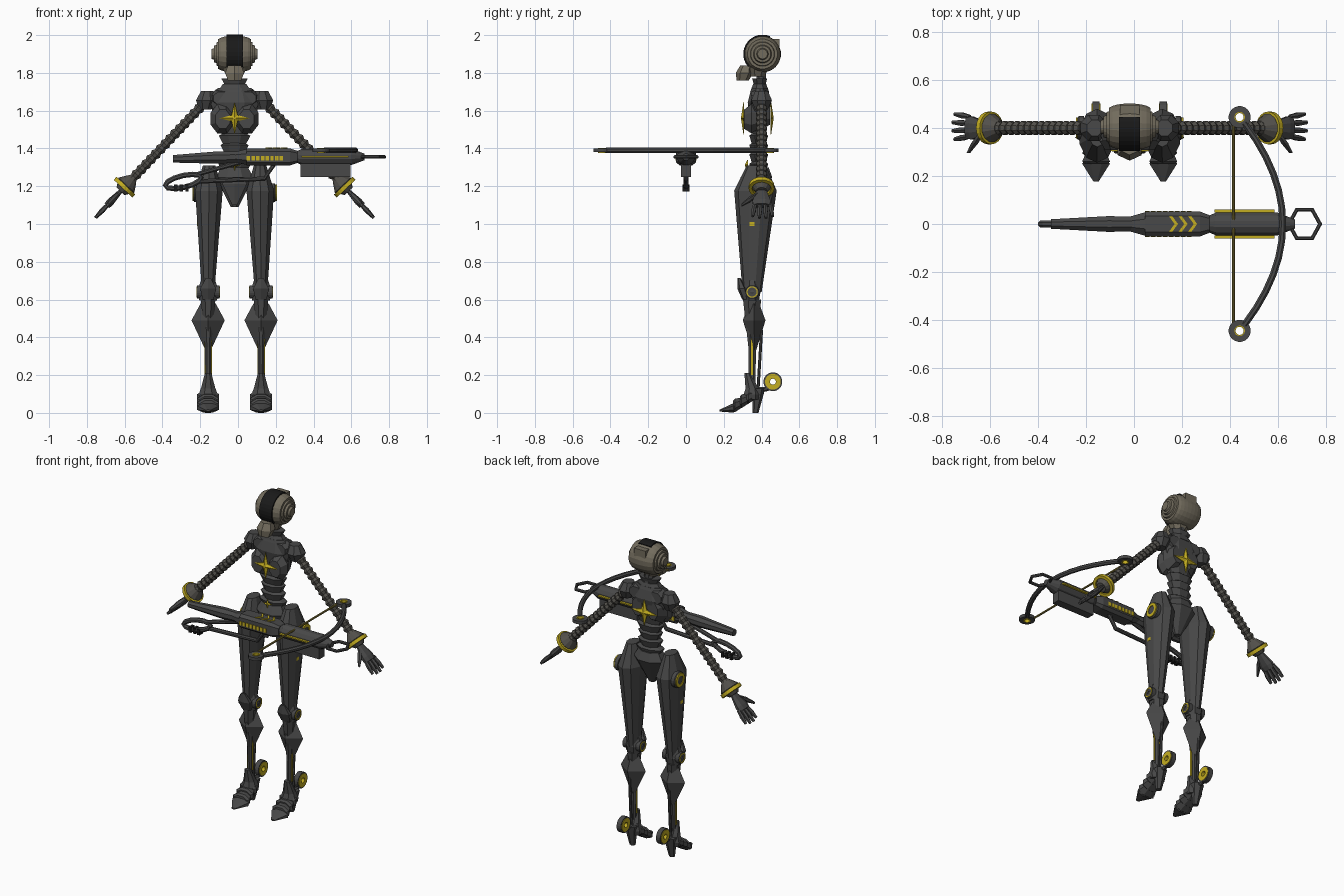
import bpy, bmesh, math
from mathutils import Vector

cube = bpy.data.objects.get("Cube")
if cube:
    bpy.data.objects.remove(cube)

X, Y, Z = Vector((1, 0, 0)), Vector((0, 1, 0)), Vector((0, 0, 1))
MIDDLE = -.018
SPINE, ARM_Y, LEG, SHIN = .385, .4, .14, .35
SIDES = {"right": -1, "left": 1}


def material(name, *colour):
    m = bpy.data.materials.new(name)
    m.use_nodes = True
    m.diffuse_color = (*colour, 1)
    m.node_tree.nodes["Principled BSDF"].inputs["Base Color"].default_value = (*colour, 1)
    return m


DARK = material("dark grey", .065, .065, .065)
YELLOW = material("yellow", .55, .42, .015)
TAUPE = material("taupe", .17, .15, .11)
WARM = material("warm grey", .085, .08, .07)
BLACK = material("black", .01, .01, .01)
STRING = material("olive", .24, .19, .04)


def build(name, rings, mat, closed=False):
    """Skin a list of equal rings into one mesh."""
    bm = bmesh.new()
    rows = [[bm.verts.new(p) for p in r] for r in rings]
    pairs = list(zip(rows, rows[1:]))
    if closed:
        pairs.append((rows[-1], rows[0]))
    else:
        bm.faces.new(rows[0])
        bm.faces.new(rows[-1])
    for low, high in pairs:
        for i in range(len(low)):
            bm.faces.new((low[i - 1], low[i], high[i], high[i - 1]))
    bmesh.ops.recalc_face_normals(bm, faces=bm.faces)
    mesh = bpy.data.meshes.new(name)
    bm.to_mesh(mesh)
    bm.free()
    mesh.materials.append(mat)
    bpy.context.collection.objects.link(bpy.data.objects.new(name, mesh))


def ring(centre, u, v, wide, deep, sides=8, turn=.5, power=1):
    """Polygon section; a power below one makes it squarer."""
    fit = math.cos(math.pi / sides) ** power if turn else 1

    def soft(t):
        return math.copysign(abs(t) ** power, t) / fit
    angles = [math.tau * (i + turn) / sides for i in range(sides)]
    return [centre + u * wide * soft(math.cos(a)) + v * deep * soft(math.sin(a)) for a in angles]


def spindle(name, a, b, wide, deep, start=.7, peak=.5, end=.7, mat=DARK, u=X, v=Y, **shape):
    """Body from a to b, full size at the peak and scaled at both ends."""
    scales = sorted({0: start, 1: end, peak: 1}.items())
    build(name, [ring(a.lerp(b, t), u, v, wide * k, deep * k, **shape) for t, k in scales], mat)


def plate(name, centre, wide, deep, tall, mat=DARK):
    half = Z * tall / 2
    spindle(name, centre - half, centre + half, wide / 2, deep / 2, peak=0, end=1, mat=mat, sides=4)


def tube(name, points, radius, ref, mat=DARK, closed=False):
    rings = []
    last = len(points) - 1
    for i, p in enumerate(points):
        before = points[i - 1] if i or closed else p
        after = points[(i + 1) % len(points)] if i < last or closed else p
        rings.append(ring(p, (after - before).cross(ref).normalized(), ref, radius, radius))
    build(name, rings, mat, closed)


def lathe(name, centre, axis, profile, mat, closed=False):
    u = axis.orthogonal().normalized()
    build(name, [ring(centre + axis * o, u, axis.cross(u), r, r, sides=20, turn=0) for o, r in profile], mat, closed)


def hoop(name, centre, axis, inner, outer, half, mat=YELLOW):
    lathe(name, centre, axis, [(-half, inner), (-half, outer), (half, outer), (half, inner)], mat, True)


def star(name, centre, out, wide, tall):
    waist = wide / 5
    quarter = [(wide, 0), (waist, waist), (0, tall), (-waist, waist)]
    points = quarter + [(-x, -z) for x, z in quarter]
    build(name, [[centre + X * x * k + Z * z * k + Y * out * depth for x, z in points]
                 for k, depth in ((1, 0), (1, .004), (.1, .016))], YELLOW)


def at(x, y, z, s=1):
    return Vector((MIDDLE + s * x, y, z))


# Head: rounded drum, stepped ear discs, visor strip, jaw and neck
head = at(0, .405, 1.9)
angles = [math.radians(a) for a in range(-60, 61, 15)]
lathe("helmet", head, X, [(.1 * math.sin(a), .098 * math.cos(a) ** .3) for a in angles], TAUPE)
for side, s in SIDES.items():
    for k in range(4):
        step = .07 + .013 * k
        lathe(side + "_ear_disc", head, X * s, [(step, .085 - .018 * k), (step + .013, .08 - .018 * k)], TAUPE)
directions = [Vector((0, -math.cos(a), math.sin(a))) for a in map(math.radians, range(-42, 120, 12))]
build("visor", [[head + d * r + X * x for r, x in ((.09, -.044), (.102, -.044), (.102, .044), (.09, .044))]
                for d in directions], BLACK)
plate("helmet_back_block", at(0, .47, 1.955), .08, .05, .05, TAUPE)
spindle("jaw_plate", at(0, .3, 1.76), at(0, .32, 1.84), .05, .04, mat=TAUPE, sides=6)
spindle("chin", at(0, .38, 1.78), at(0, SPINE, 1.84), .07, .06, start=.6, peak=1, mat=TAUPE)
spindle("neck", at(0, .395, 1.7), at(0, ARM_Y, 1.84), .035, .03, peak=0)
spindle("collar_base", at(0, .39, 1.7), at(0, .39, 1.74), .09, .05, peak=0)
spindle("collar", at(0, .39, 1.73), at(0, .39, 1.77), .07, .04, peak=1)

# Torso: tapered chest, stacked waist segments, pelvis
spindle("chest", at(0, SPINE, 1.46), at(0, .39, 1.72), .128, .062, start=.5, peak=.7)
for k in range(4):
    low = at(0, SPINE, 1.27 + .05 * k)
    spindle("waist_segment", low, low + Z * .06, .07 + .02 * abs(k / 2 - .8), .05, peak=.8)
spindle("pelvis", at(0, .37, 1.09), at(0, SPINE, 1.3), .1, .075, start=.2, peak=.75)
spindle("pelvis_front_plate", at(0, .31, 1.1), at(0, .31, 1.25), .065, .025, start=.2, peak=.75, sides=6)
star("chest_star", at(0, .308, 1.56), -1, .08, .085)
star("back_star", at(0, .447, 1.56), 1, .09, .085)
star("belly_diamond", at(0, .328, 1.31), -1, .03, .03)

for side, s in SIDES.items():
    # Chest, back and shoulder plates
    spindle(side + "_chest_plate", at(.063, .308, 1.555, s), at(.07, SPINE, 1.56, s), .06, .078, start=.65, v=Z)
    spindle(side + "_back_plate", at(.055, .445, 1.58, s), at(.06, SPINE, 1.58, s), .06, .09, start=.6, peak=1, v=Z)
    spindle(side + "_collar_plate", at(.07, .345, 1.665, s), at(.07, .44, 1.665, s), .06, .05, v=Z)
    spindle(side + "_shoulder", at(.155, ARM_Y, 1.605, s), at(.145, ARM_Y, 1.705, s), .054, .055, start=.6, end=.6)

    # Ribbed arm, cuff and bracelet
    shoulder, wrist = at(.175, ARM_Y, 1.625, s), at(.583, ARM_Y, 1.195, s)
    d = (wrist - shoulder).normalized()
    q = d.cross(Y)
    ribs = 16
    for k in range(ribs):
        spindle(side + "_arm_rib", shoulder.lerp(wrist, k / ribs), shoulder.lerp(wrist, (k + 1) / ribs),
                .029, .029, mat=WARM, u=Y, v=q)
    spindle(side + "_cuff", wrist - d * .06, wrist + d * .03, .058, .058, start=.5, end=.5, mat=WARM, u=Y, v=q, sides=12)
    hoop(side + "_bracelet", wrist, d, .05, .068, .011)

    # Hand with fingers
    spindle(side + "_palm", wrist + d * .02, wrist + d * .135, .048, .02, start=.5, peak=.75, end=.9, u=Y, v=q)
    for k in range(4):
        knuckle = wrist + d * .12 + Y * (.027 * k - .035)
        tip = knuckle + d * (.11 - .012 * abs(k - 1.5)) + Y * (k - 1.5) * .008
        spindle(side + "_finger", knuckle, tip, .012, .012, end=.6, u=Y, v=q, sides=6)
    thumb = wrist + d * .05 - Y * .02
    spindle(side + "_thumb", thumb, thumb + d * .08 - Y * .085, .015, .015, end=.5, u=X, v=Z, sides=6)

    # Thigh with hip disc and marks
    hip, knee = at(.135, .372, 1.31, s), at(LEG, SHIN, .64, s)
    spindle(side + "_thigh", hip, knee, .073, .107, start=.45, peak=.2, end=.45, sides=10)
    disc = at(.19, ARM_Y, 1.165, s)
    lathe(side + "_hip_rim", disc, X * s, [(0, .05), (.022, .05), (.03, .04)], DARK)
    hoop(side + "_hip_ring", disc + X * s * .026, X, .026, .044, .008)
    for z in (1, 1.03):
        plate(side + "_thigh_mark", at(.194, SHIN, z, s), .008, .025, .02, YELLOW)

    # Knee
    spindle(side + "_knee", knee - Z * .045, knee + Z * .07, .058, .045, start=.8, peak=.4, end=.6)
    spindle(side + "_kneecap", knee - Y * .035 - Z * .04, knee + Z * .075 - Y * .07, .042, .022, end=.3, sides=6)
    hoop(side + "_knee_joint", knee, X, .01, .036, .06, DARK)
    hoop(side + "_knee_ring", knee, X, .024, .03, .063)

    # Shin with flared calf fins
    ankle = at(LEG, SHIN, .1, s)
    spindle(side + "_shin", knee - Z * .04, ankle, .016, .02, start=2.4, end=.9)
    spindle(side + "_calf_fin", knee + Y * .01 - Z * .06, ankle + Y * .012 + Z * .23, .088, .06,
            start=.45, peak=.36, end=.15, sides=4, turn=0)
    tube(side + "_ankle_rod", [knee + Y * .05 - Z * .2, ankle + Y * .03], .008, X)
    for x in (-1, 1):
        plate(side + "_shin_strip", ankle + Z * .2 + X * x * .016, .008, .01, .2, YELLOW)

    # Foot: ankle cuff, banded toe, heel blade
    spindle(side + "_ankle_cuff", ankle - Z * .03, ankle + Z * .04, .05, .045, start=.9, peak=.4)
    spindle(side + "_ankle_guard", ankle + Z * .03, ankle + Z * .11 - Y * .025, .038, .035, peak=0, end=.45)
    spindle(side + "_toe", at(LEG, .178, .012, s), at(LEG, .27, .03, s), .058, .025, start=.2, peak=.8, v=Z)
    for k in range(3):
        band = at(LEG, .25 + .035 * k, .036 + .022 * k, s)
        spindle(side + "_toe_band", band, band + Y * .05 + Z * .02, .058, .036, start=.8, peak=.2, v=Z)
    spindle(side + "_heel", at(LEG, .368, 0, s), at(LEG, SPINE, .13, s), .036, .03, start=.45, peak=1, sides=6)

    # Heel wheel
    hub = at(LEG, .46, .165, s)
    tube(side + "_wheel_arm", [ankle + Z * .025, hub - Y * .04 - Z * .04, hub - Z * .025], .013, X)
    hoop(side + "_wheel_tyre", hub, X, .04, .05, .015, DARK)
    hoop(side + "_wheel_disc", hub, X, .016, .042, .018)

# Crossbow stock, body and barrel along x
LEVEL, LIMB = 1.355, 1.39


def on_bow(x, y=0, z=LEVEL):
    return Vector((x, y, z))


spindle("bow_stock", on_bow(-.345, z=1.345), on_bow(0), .033, .033, start=.6, peak=.7, end=.9, u=Y, v=Z)
spindle("bow_stock_collar", on_bow(-.02), on_bow(.05), .05, .043, start=.6, peak=1, u=Y, v=Z)
spindle("bow_body", on_bow(.045), on_bow(.315), .052, .045, start=1, peak=.85, u=Y, v=Z, power=.5)
spindle("bow_barrel", on_bow(.31), on_bow(.6), .047, .043, peak=.1, end=1, u=Y, v=Z, sides=12)
spindle("bow_nose", on_bow(.6), on_bow(.67), .047, .043, peak=0, end=.4, u=Y, v=Z, sides=12)
plate("bow_magazine", on_bow(.463, z=1.295), .265, .052, .09)
for s in SIDES.values():
    plate("bow_rail", on_bow(.46, s * .054), .25, .014, .008, YELLOW)
    for k in range(8):
        plate("bow_side_mark", on_bow(.055 + .025 * k, s * .051, 1.348), .018, .008, .025, YELLOW)
for k in range(3):
    x = .145 + .04 * k
    chevron = [(0, 1), (.014, 1), (.038, 0), (.014, -1), (0, -1), (.024, 0)]
    build("bow_chevron", [[on_bow(x + a, b * .033, z) for a, b in chevron] for z in (1.396, 1.404)], YELLOW)

# Grip loop, lower rods and stirrup
turns = [math.tau * k / 12 for k in range(12)]
tube("bow_grip_loop", [on_bow(.095 * math.cos(a) - .29, z=1.225 + .02 * math.cos(a) + .032 * math.sin(a))
                       for a in turns], .014, Y, closed=True)
for x in (-.33, -.3, -.27):
    plate("bow_grip_band", on_bow(x, z=1.19), .018, .036, .036, BLACK)
tube("bow_lower_rod", [on_bow(-.22, z=1.225), on_bow(.14, z=1.24), on_bow(.2, z=1.33)], .012, Y)
tube("bow_upper_rod", [on_bow(-.22, z=1.262), on_bow(.02, z=1.33)], .012, Y)
tube("bow_stirrup", [on_bow(.71 + .065 * math.cos(a), .068 * math.sin(a)) for a in turns[::2]], .009, Z, closed=True)

# Bow limbs, end wheels and string
sweep = [k / 6 for k in range(-6, 7)]
tube("bow_limbs", [on_bow(.62 - .16 * t * t, .42 * t, LIMB) for t in sweep], .014, Z)
for s in SIDES.values():
    wheel = on_bow(.44, s * .445, LIMB)
    hoop("bow_wheel", wheel, Z, .02, .046, .01, DARK)
    hoop("bow_wheel_rim", wheel, Z, .017, .022, .013)
tube("bow_string", [on_bow(.415, s * .445, LIMB) for s in SIDES.values()], .006, Z, STRING)
